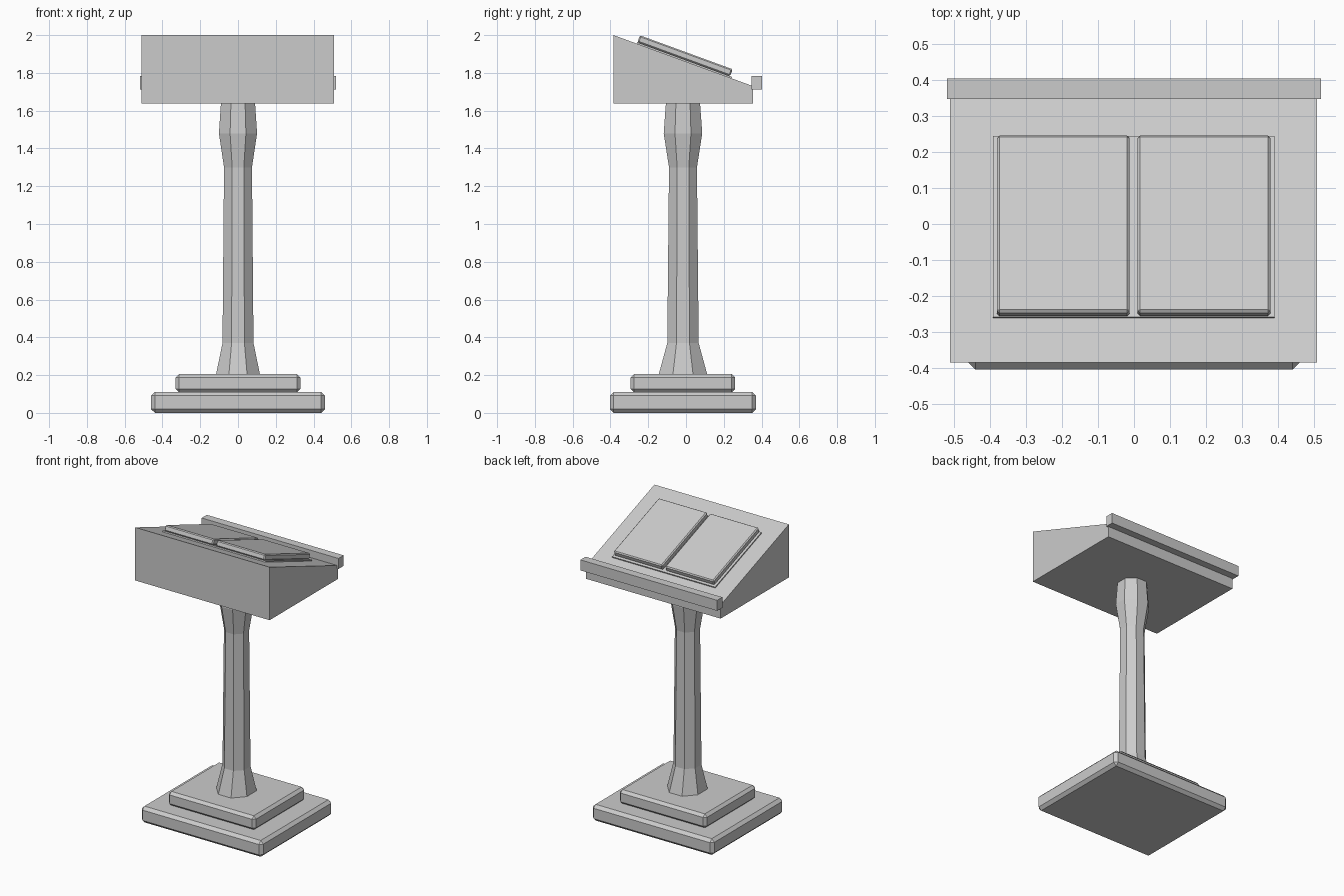
import bpy, bmesh, math
from mathutils import Matrix, Vector

old = bpy.data.objects.get("Cube")
if old:
    bpy.data.objects.remove(old, do_unlink=True)

stone = bpy.data.materials.new("stone_grey")
stone.use_nodes = True
GREY = (0.6, 0.6, 0.6, 1)
stone.diffuse_color = GREY
stone.node_tree.nodes["Principled BSDF"].inputs["Base Color"].default_value = GREY

YC = -0.016  # depth of the column axis


def finish(name, bm, matrix=Matrix()):
    bmesh.ops.recalc_face_normals(bm, faces=bm.faces)
    mesh = bpy.data.meshes.new(name)
    bm.to_mesh(mesh)
    bm.free()
    mesh.materials.append(stone)
    obj = bpy.data.objects.new(name, mesh)
    obj.matrix_world = matrix
    bpy.context.collection.objects.link(obj)
    return obj


def box(name, low, high, bevel=0, matrix=Matrix()):
    low, high = Vector(low), Vector(high)
    bm = bmesh.new()
    bmesh.ops.create_cube(bm, size=1)
    bmesh.ops.scale(bm, vec=high - low, verts=bm.verts)
    bmesh.ops.translate(bm, vec=(low + high) / 2, verts=bm.verts)
    obj = finish(name, bm, matrix)
    if bevel:
        mod = obj.modifiers.new("chamfer", "BEVEL")
        mod.width = bevel
        mod.segments = 1
    return obj


# Stepped base
box("lower_base", (-0.46, -0.403, 0), (0.46, 0.37, 0.111), 0.02)
box("upper_base", (-0.33, -0.293, 0.109), (0.33, 0.26, 0.205), 0.018)

# Octagonal column: height, half width, half depth
sections = [(0.19, 0.119, 0.132), (0.37, 0.082, 0.083), (1.3, 0.074, 0.074),
            (1.48, 0.101, 0.102), (1.645, 0.09, 0.09)]
bm = bmesh.new()
rings = []
for z, rx, ry in sections:
    ring = []
    for i in range(8):
        a = math.radians(45 * i + 22.5)
        k = 1 / math.cos(math.pi / 8)
        ring.append(bm.verts.new((rx * k * math.cos(a), YC + ry * k * math.sin(a), z)))
    rings.append(ring)
for r0, r1 in zip(rings, rings[1:]):
    for i in range(8):
        j = (i + 1) % 8
        bm.faces.new((r0[i], r0[j], r1[j], r1[i]))
bm.faces.new(rings[0])
bm.faces.new(rings[-1])
finish("column", bm)

# Sloping desk: side profile pushed across the width
FRONT, BACK, TOP, LIP = -0.384, 0.354, 2.0, 1.73
profile = [(FRONT, 1.637), (BACK, 1.637), (BACK, LIP), (FRONT, TOP)]
bm = bmesh.new()
side = bm.faces.new([bm.verts.new((-0.51, y, z)) for y, z in profile])
pushed = bmesh.ops.extrude_face_region(bm, geom=[side])["geom"]
bmesh.ops.translate(bm, vec=(1.018, 0, 0),
                    verts=[v for v in pushed if isinstance(v, bmesh.types.BMVert)])
finish("desk", bm)

# Ledge that stops the book sliding
box("book_ledge", (-0.518, 0.347, 1.711), (0.518, 0.403, 1.783))

# Open book lying on the slope: cover and two page blocks
slope = (TOP - LIP) / (BACK - FRONT)
tilt = (Matrix.Translation((0, 0, TOP + FRONT * slope))
        @ Matrix.Rotation(-math.atan(slope), 4, "X"))
box("book_cover", (-0.391, -0.278, -0.005), (0.389, 0.257, 0.008), 0, tilt)
for name, x in (("right_pages", -0.196), ("left_pages", 0.194)):
    box(name, (x - 0.184, -0.277, 0.008), (x + 0.184, 0.246, 0.047), 0.007, tilt)
